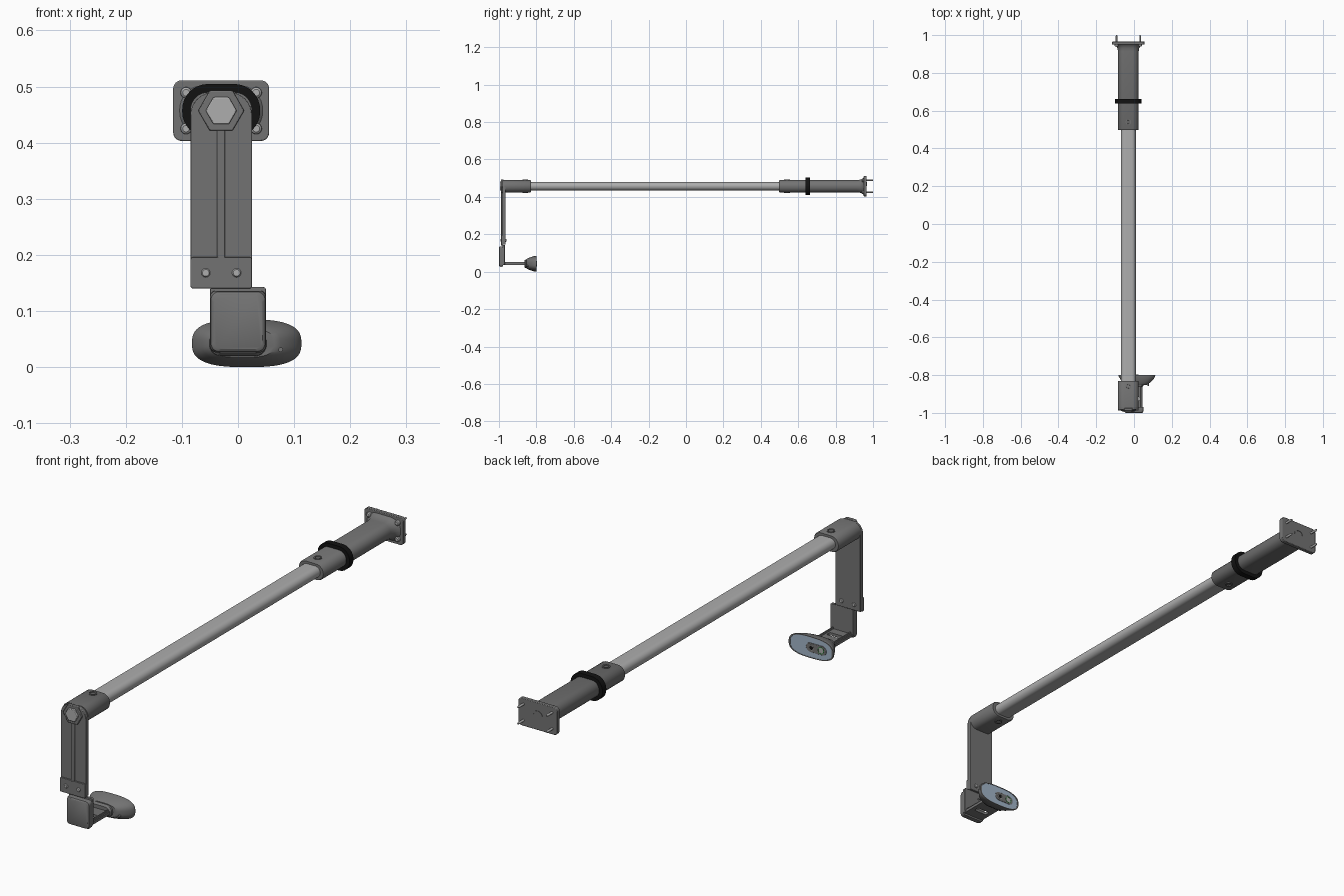
import bpy, bmesh, math
from mathutils import Vector

if "Cube" in bpy.data.objects:
    bpy.data.objects.remove(bpy.data.objects["Cube"])

CX, CZ = -0.03, 0.457          # axis of the long pole


def mat(name, c):
    m = bpy.data.materials.new(name)
    m.diffuse_color = (*c, 1)
    m.use_nodes = True
    m.node_tree.nodes["Principled BSDF"].inputs["Base Color"].default_value = m.diffuse_color
    return m


DARK = mat("dark_grey", (0.17, 0.17, 0.17))
STEEL = mat("light_grey", (0.42, 0.42, 0.42))
BLACK = mat("black", (0.006, 0.006, 0.006))
BLUE = mat("pale_blue", (0.36, 0.46, 0.58))
GREEN = mat("green", (0.05, 0.22, 0.07))


def rrect(cx, cz, w, h, r, n=8):
    """Rounded rectangle outline."""
    r = min(r, w / 2 - 1e-4, h / 2 - 1e-4)
    pts = []
    for k, (sx, sz) in enumerate([(1, 1), (-1, 1), (-1, -1), (1, -1)]):
        for i in range(n + 1):
            a = math.pi / 2 * (k + i / n)
            pts.append((cx + sx * (w / 2 - r) + r * math.cos(a),
                        cz + sz * (h / 2 - r) + r * math.sin(a)))
    return pts


def ngon(cx, cz, r, n=24):
    return [(cx + r * math.cos(2 * math.pi * i / n),
             cz + r * math.sin(2 * math.pi * i / n)) for i in range(n)]


def oval(s, dx=0.0, n=64, e=2.8):
    """Superellipse outline of the head, scaled by s."""
    out = []
    for i in range(n):
        c, d = math.cos(2 * math.pi * i / n), math.sin(2 * math.pi * i / n)
        out.append((0.0155 + dx + s * 0.0975 * math.copysign(abs(c) ** (2 / e), c),
                    0.0425 + s * 0.0425 * math.copysign(abs(d) ** (2 / e), d)))
    return out


def loft(name, rings, axis='Y', closed=False, bevel=0.0, m=DARK):
    """Skin a list of (position, outline) along an axis."""
    bm = bmesh.new()
    rows = []
    for t, pts in rings:
        rows.append([bm.verts.new((a, t, b) if axis == 'Y' else (a, b, t)) for a, b in pts])
    pairs = list(zip(rows, rows[1:])) + ([(rows[-1], rows[0])] if closed else [])
    for r0, r1 in pairs:
        for i in range(len(r0)):
            j = (i + 1) % len(r0)
            bm.faces.new((r0[i], r0[j], r1[j], r1[i]))
    if not closed:
        bm.faces.new(rows[0])
        bm.faces.new(rows[-1])
    bmesh.ops.recalc_face_normals(bm, faces=bm.faces)
    me = bpy.data.meshes.new(name)
    bm.to_mesh(me)
    bm.free()
    me.materials.append(m)
    ob = bpy.data.objects.new(name, me)
    bpy.context.collection.objects.link(ob)
    bpy.ops.object.select_all(action='DESELECT')
    ob.select_set(True)
    bpy.context.view_layer.objects.active = ob
    bpy.ops.object.shade_smooth_by_angle(angle=math.radians(32))
    if bevel:
        b = ob.modifiers.new("edge", 'BEVEL')
        b.width, b.segments, b.limit_method = bevel, 2, 'ANGLE'
        b.angle_limit = math.radians(50)
    return ob


def prism(name, pts, a, b, **kw):
    return loft(name, [(a, pts), (b, pts)], **kw)


# Long pole with flattened section
prism("pole", rrect(CX, CZ, 0.08, 0.044, 0.022), -0.90, 0.60, m=STEEL)


def sleeve(w=0.11, h=0.066, r=0.032):
    return rrect(CX, CZ, w, h, r)


# Rear sleeve flaring into the wall plate
loft("rear_sleeve", [(0.498, sleeve(0.106, 0.062)), (0.502, sleeve()), (0.915, sleeve()),
                     (0.932, sleeve(0.116, 0.07, 0.034)), (0.944, sleeve(0.132, 0.08, 0.039)),
                     (0.953, sleeve(0.156, 0.096, 0.046))])
prism("wall_plate", rrect(CX, CZ, 0.171, 0.108, 0.015), 0.950, 0.966, bevel=0.002)
arc = [(CX + r * math.cos(a), CZ + r * math.sin(a))
       for r, angs in ((0.022, range(13)), (0.018, range(12, -1, -1)))
       for a in [math.pi * i / 12 for i in angs]]
prism("plate_cable_arc", arc, 0.965, 0.9675)

# Four wall screws with rounded heads
for i, (sx, sz) in enumerate([(1, 1), (-1, 1), (-1, -1), (1, -1)]):
    x, z = CX + sx * 0.0625, CZ + sz * 0.032
    loft(f"wall_screw_{i}", [(0.940, ngon(x, z, 0.006)), (0.943, ngon(x, z, 0.0095)),
                             (0.950, ngon(x, z, 0.010)), (0.951, ngon(x, z, 0.0045)),
                             (0.994, ngon(x, z, 0.0045)), (1.0, ngon(x, z, 0.003))], m=STEEL)

# Black strap around the rear sleeve
outer, inner = rrect(CX, CZ, 0.139, 0.095, 0.046), rrect(CX, CZ, 0.108, 0.064, 0.031)
loft("strap", [(0.638, outer), (0.662, outer), (0.662, inner), (0.638, inner)],
     closed=True, m=BLACK)

# Front sleeve
loft("front_sleeve", [(-0.97, sleeve()), (-0.834, sleeve()), (-0.830, sleeve(0.106, 0.062))])

# Clamp screws, above and below each sleeve
for end, y in (("rear", 0.54), ("front", -0.86)):
    for side, s in (("top", 1), ("bottom", -1)):
        z = CZ + s * 0.033
        big, mid, small = (ngon(CX, y, r) for r in (0.015, 0.010, 0.009))
        loft(f"{end}_clamp_screw_{side}",
             [(z - s * 0.01, big), (z + s * 0.003, big), (z + s * 0.003, mid),
              (z - s * 0.002, small)], axis='Z')

# Drop arm: rounded top, square bottom
top = [p for p in rrect(CX, 0.35, 0.11, 0.28, 0.042) if p[1] > 0.35]
prism("drop_arm", top + [(-0.085, 0.145), (0.025, 0.145)], -0.982, -0.964, bevel=0.0015)
prism("arm_rib", rrect(CX, 0.305, 0.014, 0.24, 0.002, 2), -0.988, -0.980, bevel=0.002)
prism("hex_boss", ngon(CX, CZ, 0.041, 6), -0.989, -0.975, bevel=0.002)
prism("hex_bolt", ngon(CX, CZ, 0.0277, 6), -0.995, -0.985, bevel=0.002, m=STEEL)

# Lower joint plate with two bolts and a centre slot rib
prism("joint_plate", rrect(CX, 0.168, 0.11, 0.056, 0.005, 3), -0.988, -0.978, bevel=0.001)
prism("joint_rib", rrect(CX, 0.168, 0.007, 0.052, 0.001, 2), -0.990, -0.986)
for i, x in enumerate((-0.0575, -0.0025)):
    loft(f"joint_bolt_{i}", [(-0.993, ngon(x, 0.168, 0.006)), (-0.990, ngon(x, 0.168, 0.008)),
                             (-0.962, ngon(x, 0.168, 0.008)), (-0.959, ngon(x, 0.168, 0.006))],
         m=STEEL)

# Bracket: upright, front cover, slotted shelf
prism("bracket_upright", rrect(0.0, 0.089, 0.10, 0.108, 0.006, 4), -0.980, -0.969, bevel=0.001)
loft("bracket_cover", [(-0.978, rrect(0.0, 0.082, 0.10, 0.108, 0.010)),
                       (-0.990, rrect(0.0, 0.081, 0.10, 0.110, 0.012)),
                       (-0.997, rrect(0.0, 0.081, 0.096, 0.106, 0.014)),
                       (-1.000, rrect(0.0, 0.081, 0.088, 0.098, 0.014))])
edge, slot = rrect(0.0, -0.916, 0.09, 0.122, 0.005), rrect(0.0, -0.925, 0.056, 0.022, 0.006)
loft("bracket_shelf", [(0.035, edge), (0.046, edge), (0.046, slot), (0.035, slot)],
     axis='Z', closed=True)
for s in (-1, 1):
    prism(f"shelf_rib_{'left' if s < 0 else 'right'}",
          rrect(s * 0.038, 0.046, 0.005, 0.014, 0.001, 2), -0.972, -0.858)

# Head: hub, tapered oval shell with recessed face
loft("head_hub", [(-0.864, rrect(0.0, 0.042, 0.085, 0.036, 0.016)),
                  (-0.858, rrect(0.0, 0.042, 0.100, 0.044, 0.020)),
                  (-0.835, rrect(0.0, 0.042, 0.106, 0.048, 0.022))])
loft("head_shell", [(-0.852, oval(0.60, -0.008)), (-0.847, oval(0.68, -0.006)),
                    (-0.836, oval(0.79, -0.003)), (-0.822, oval(0.90)), (-0.808, oval(0.985)),
                    (-0.803, oval(1.0)), (-0.799, oval(0.99)), (-0.799, oval(0.93)),
                    (-0.803, oval(0.92))])
prism("head_face", oval(0.925), -0.806, -0.800, m=BLUE)
prism("head_pin", ngon(0.076, 0.031, 0.004, 12), -0.858, -0.82)

# Sensor window with two round lenses
prism("sensor_window", rrect(-0.008, 0.042, 0.088, 0.036, 0.018), -0.803, -0.7985, bevel=0.001)
for name, x, r, m in (("large", -0.029, 0.014, GREEN), ("small", 0.013, 0.010, STEEL)):
    o, i = ngon(x, 0.042, r), ngon(x, 0.042, r * 0.8)
    loft(f"{name}_lens_ring", [(-0.801, o), (-0.797, o), (-0.797, i), (-0.801, i)],
         closed=True, m=m)
    prism(f"{name}_lens", i, -0.801, -0.798, m=BLACK if name == "small" else STEEL)
